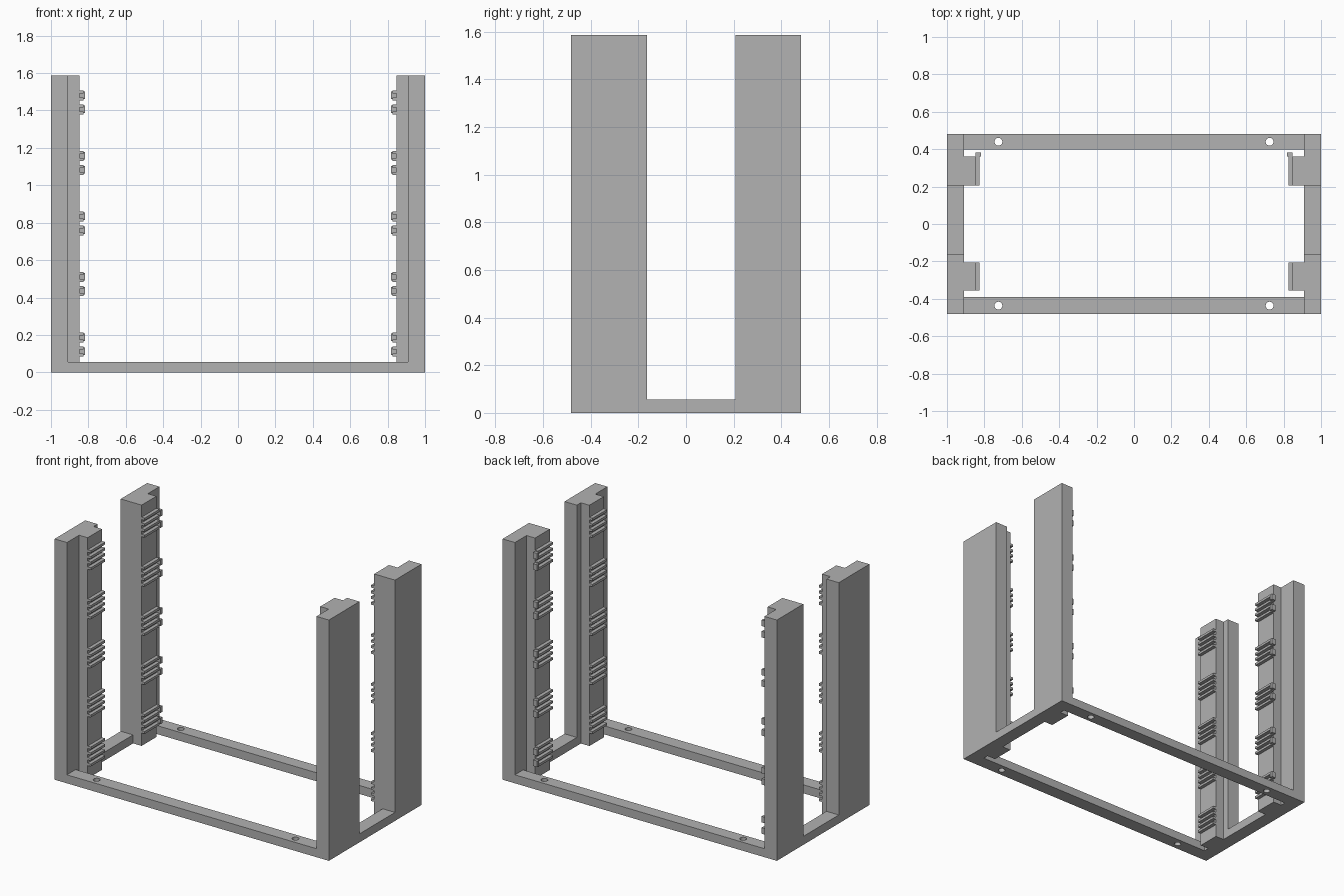
import bpy
import bmesh

cube = bpy.data.objects.get("Cube")
if cube:
    bpy.data.objects.remove(cube, do_unlink=True)

grey = bpy.data.materials.new("plain grey")
grey.use_nodes = True
COLOUR = (0.445, 0.445, 0.445, 1)
grey.diffuse_color = COLOUR
grey.node_tree.nodes["Principled BSDF"].inputs["Base Color"].default_value = COLOUR

# Main dimensions
HALF_X, HALF_Y = 1.0, 0.482
TOP, BASE = 1.587, 0.056
WALL, PAD = 0.91, 0.848          # inner faces of the posts and of their pads
FRONT_POST, BACK_POST = -0.163, 0.207
RAIL_FRONT, RAIL_BACK = -0.391, 0.397
RIDGE_TIP, STOP_TIP = 0.825, 0.818
FRONT_PAD = (-0.355, -0.205)
BACK_PAD = (BACK_POST, 0.361)


def make(name, bm):
    bmesh.ops.recalc_face_normals(bm, faces=bm.faces)
    mesh = bpy.data.meshes.new(name)
    bm.to_mesh(mesh)
    bm.free()
    mesh.materials.append(grey)
    obj = bpy.data.objects.new(name, mesh)
    bpy.context.collection.objects.link(obj)
    return obj


def prism(bm, points, z0, z1):
    """Extrude a plan outline from z0 up to z1."""
    face = bm.faces.new([bm.verts.new((x, y, z0)) for x, y in points])
    top = bmesh.ops.extrude_face_region(bm, geom=[face])["geom"]
    verts = [v for v in top if isinstance(v, bmesh.types.BMVert)]
    bmesh.ops.translate(bm, verts=verts, vec=(0, 0, z1 - z0))


def box(bm, x, y, z):
    prism(bm, [(x[0], y[0]), (x[1], y[0]), (x[1], y[1]), (x[0], y[1])], *z)


# Base rails running across, each with two screw holes
for name, y in (("front_rail", (-HALF_Y, RAIL_FRONT)), ("back_rail", (RAIL_BACK, HALF_Y))):
    bm = bmesh.new()
    box(bm, (-WALL, WALL), y, (0, BASE))
    rail = make(name, bm)
    bm = bmesh.new()
    for x in (-0.725, 0.725):
        drill = bmesh.ops.create_cone(bm, cap_ends=True, segments=32,
                                      radius1=0.021, radius2=0.021, depth=0.3)
        bmesh.ops.translate(bm, verts=drill["verts"], vec=(x, sum(y) / 2, 0))
    cutter = make("hole_cutter", bm)
    cutter.hide_render = True
    holes = rail.modifiers.new("holes", "BOOLEAN")
    holes.operation = "DIFFERENCE"
    holes.solver = "EXACT"
    holes.object = cutter
    bpy.context.view_layer.objects.active = rail
    bpy.ops.object.modifier_apply(modifier=holes.name)
    bpy.data.objects.remove(cutter, do_unlink=True)

# Slot guides: five groups of two slots, each slot between two ridges
slots = [0.112 + 0.3235 * group + pair for group in range(5) for pair in (0, 0.0745)]

for side, s in (("left", 1), ("right", -1)):
    # Side rail joining the two posts
    bm = bmesh.new()
    box(bm, (s * WALL, s * HALF_X), (FRONT_POST, BACK_POST), (0, BASE))
    make(side + "_side_rail", bm)

    # Posts with the raised pad as part of the plan outline
    bm = bmesh.new()
    prism(bm, [(s * x, y) for x, y in (
        (HALF_X, -HALF_Y), (HALF_X, FRONT_POST), (WALL, FRONT_POST),
        (WALL, FRONT_PAD[1]), (PAD, FRONT_PAD[1]), (PAD, FRONT_PAD[0]),
        (WALL, FRONT_PAD[0]), (WALL, -HALF_Y))], 0, TOP)
    make(side + "_front_post", bm)
    bm = bmesh.new()
    prism(bm, [(s * x, y) for x, y in (
        (HALF_X, HALF_Y), (HALF_X, BACK_POST), (PAD, BACK_POST),
        (PAD, BACK_PAD[1]), (WALL, BACK_PAD[1]), (WALL, HALF_Y))], 0, TOP)
    make(side + "_back_post", bm)

    # Ridges on both pads
    for end, y in (("front", FRONT_PAD), ("back", BACK_PAD)):
        bm = bmesh.new()
        for z in slots:
            for offset in (-0.019, 0.019):
                mid = z + offset
                box(bm, (s * RIDGE_TIP, s * PAD), y, (mid - 0.008, mid + 0.008))
        make(f"{side}_{end}_ridges", bm)

    # Stops closing the rear end of every slot
    bm = bmesh.new()
    for z in slots:
        box(bm, (s * STOP_TIP, s * PAD), (BACK_PAD[1], 0.381), (z - 0.02, z + 0.02))
    make(side + "_slot_stops", bm)
